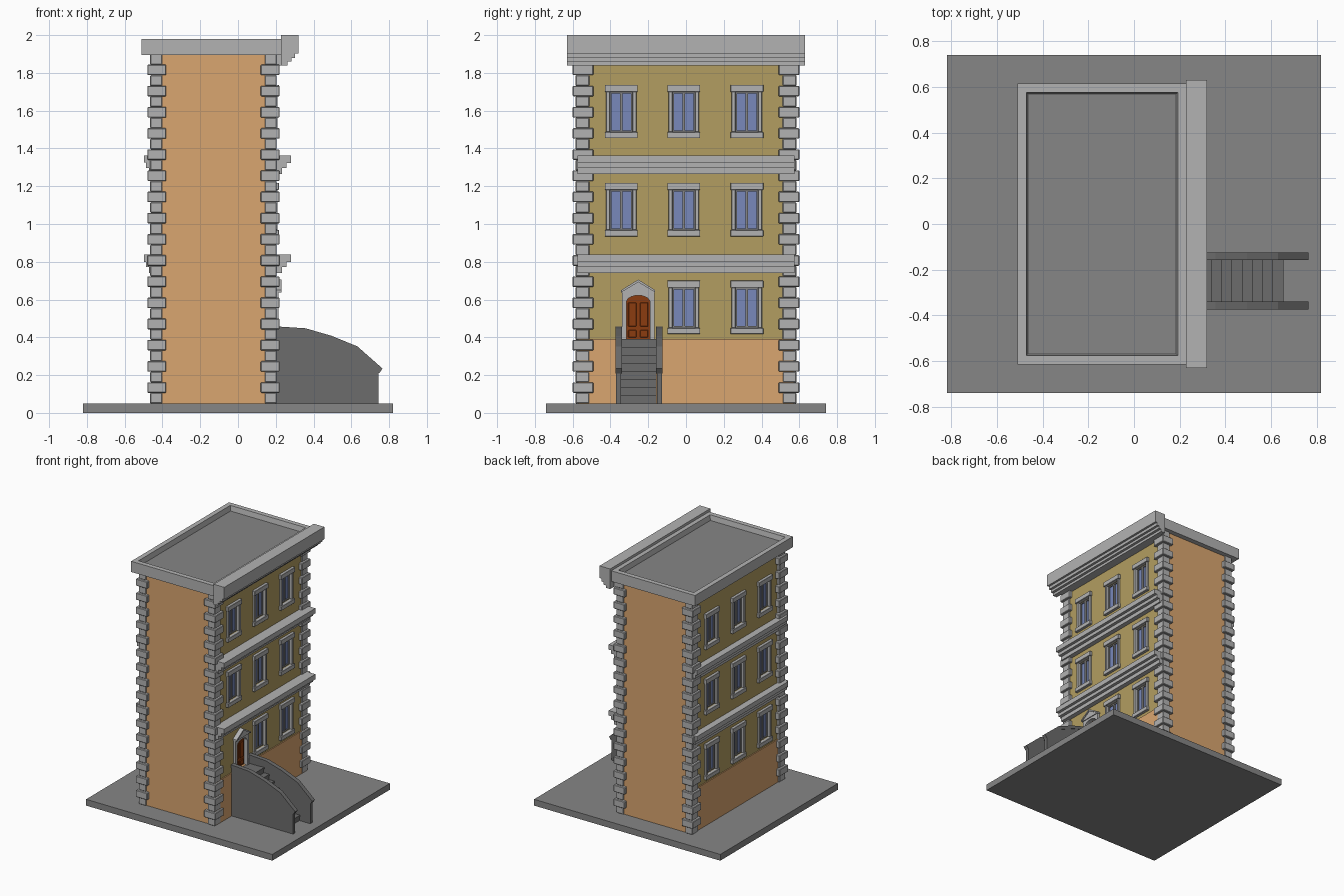
import bpy, bmesh, math

if "Cube" in bpy.data.objects:
    bpy.data.objects.remove(bpy.data.objects["Cube"])

def material(name, rgb):
    m = bpy.data.materials.new(name)
    m.diffuse_color = (*rgb, 1)
    m.use_nodes = True
    m.node_tree.nodes["Principled BSDF"].inputs["Base Color"].default_value = m.diffuse_color
    return m

TRIM = material("light_stone", (0.45, 0.45, 0.45))
SLAB = material("mid_stone", (0.24, 0.24, 0.24))
DARK = material("dark_stone", (0.15, 0.15, 0.15))
ORANGE = material("orange_plaster", (0.70, 0.38, 0.16))
YELLOW = material("yellow_plaster", (0.45, 0.34, 0.12))
BLUE = material("glass", (0.19, 0.25, 0.50))
WOOD = material("door_wood", (0.26, 0.045, 0.005))

def finish(name, bm, mat, bevel=0):
    bmesh.ops.recalc_face_normals(bm, faces=bm.faces)
    me = bpy.data.meshes.new(name)
    bm.to_mesh(me)
    bm.free()
    ob = bpy.data.objects.new(name, me)
    bpy.context.collection.objects.link(ob)
    if mat:
        me.materials.append(mat)
    if bevel:
        mod = ob.modifiers.new("bevel", 'BEVEL')
        mod.width, mod.segments = bevel, 1
    return ob

def boxes(name, items, mat, bevel=0):
    """Each item is (x0, x1, y0, y1, z0, z1)."""
    bm = bmesh.new()
    for b in items:
        vs = bmesh.ops.create_cube(bm, size=1)["verts"]
        for v in vs:
            for a in range(3):
                v.co[a] = (b[2*a] + b[2*a+1]) / 2 + v.co[a] * abs(b[2*a+1] - b[2*a])
    return finish(name, bm, mat, bevel)

def prism(name, pts, axis, lo, hi, mat):
    """Extrude a profile along x (pts are y,z) or along y (pts are x,z)."""
    bm = bmesh.new()
    put = (lambda p, t: (t, p[0], p[1])) if axis == 'x' else (lambda p, t: (p[0], t, p[1]))
    f = bm.faces.new([bm.verts.new(put(p, lo)) for p in pts])
    ext = bmesh.ops.extrude_face_region(bm, geom=[f])["geom"]
    for v in ext:
        if isinstance(v, bmesh.types.BMVert):
            v.co["xyz".index(axis)] = hi
    return finish(name, bm, mat)

# Ground slab and building core
boxes("ground_slab", [(-.82, .82, -.74, .74, 0, .05)], SLAB)
boxes("wall_core", [(-.42, .17, -.575, .575, .05, 1.9)], ORANGE)
boxes("plinth_front", [(.15, .203, -.57, .57, .05, .39)], ORANGE)
boxes("plinth_back", [(-.453, -.40, -.57, .57, .05, .39)], ORANGE)

# Corner quoins, alternating long and short blocks
quoins = []
N, H = 33, (1.9 - .05) / 33
for sx in (-1, 1):
    for sy in (-1, 1):
        for i in range(N):
            o, w = (0, .1) if i % 2 else (.015, .078)
            xo = -.13 + sx * .35
            x0, x1 = xo - sx * o, xo - sx * w
            y0, y1 = sy * (.6 - o), sy * (.6 - w - .01)
            quoins.append((x0, x1, y0, y1, .05 + i * H, .05 + (i + 1) * H))
boxes("corner_quoins", quoins, TRIM, .004)

# Facades with windows, on the front (+x) and back (-x)
COLS = (-.343, -.012, .322)
TOPS = (.70, 1.218, 1.737)
DY = -.253                                   # door centre

def facade(label, wall, s, has_door):
    X = lambda d: wall + s * d
    cut, trim, sash, glass = [], [], [], []
    for r, t in enumerate(TOPS):
        for c, y in enumerate(COLS):
            if has_door and r == 0 and c == 0:
                continue
            b, u = t - .25, t - .037         # opening bottom and top
            cut.append((X(-.05), X(.05), y - .063, y + .063, b, u))
            glass.append((X(-.03), X(-.016), y - .064, y + .064, b - .001, u + .001))
            trim += [(X(-.005), X(.022), y - .087, y + .087, u, t),
                     (X(-.005), X(.022), y - .087, y + .087, t - .283, b)]
            for k in (-1, 1):
                trim.append((X(-.02), X(.015), y + k * .08, y + k * .06, b, u))
                sash.append((X(-.02), X(-.008), y + k * .061, y + k * .052, b, u))
            sash += [(X(-.02), X(-.006), y - .007, y + .007, b, u),
                     (X(-.02), X(-.008), y - .06, y + .06, b, b + .009),
                     (X(-.02), X(-.008), y - .06, y + .06, u - .009, u)]
    if has_door:
        cut.append((X(-.05), X(.05), DY - .07, DY + .07, .35, .63))
    wall_ob = boxes(label + "_facade", [(X(-.025), X(0), -.565, .565, .385, 1.9)], YELLOW)
    cutter = boxes(label + "_opening_cutter", cut, None)
    cutter.hide_render = True
    cutter.display_type = 'WIRE'
    mod = wall_ob.modifiers.new("openings", 'BOOLEAN')
    mod.operation, mod.solver, mod.object = 'DIFFERENCE', 'EXACT', cutter
    boxes(label + "_window_surrounds", trim, TRIM, .002)
    boxes(label + "_window_sashes", sash, SLAB)
    boxes(label + "_window_glass", glass, BLUE)

facade("front", .195, 1, True)
facade("back", -.445, -1, False)

# Stepped string courses between floors
for n, z in (("lower", .838), ("upper", 1.363)):
    prism(n + "_front_string_course",
          [(.18, z), (.28, z), (.28, z - .04), (.257, z - .04), (.257, z - .066),
           (.232, z - .066), (.232, z - .097), (.18, z - .097)], 'y', -.574, .574, TRIM)
    prism(n + "_back_string_course",
          [(-.43, z), (-.498, z), (-.498, z - .038), (-.486, z - .038),
           (-.486, z - .066), (-.47, z - .066), (-.47, z - .097), (-.43, z - .097)],
          'y', -.574, .574, TRIM)

# Roof, parapet and front cornice
boxes("roof_deck", [(-.48, .22, -.59, .59, 1.897, 1.94)], SLAB)
bm = bmesh.new()
def ring(i, z):
    return [bm.verts.new(p) for p in ((-.51 + i, -.615 + i, z), (.23 - i, -.615 + i, z),
                                      (.23 - i, .615 - i, z), (-.51 + i, .615 - i, z))]
rings = [ring(0, 1.895), ring(0, 1.98), ring(.038, 1.98), ring(.046, 1.94), ring(.046, 1.895)]
for j in range(5):
    a, b = rings[j], rings[(j + 1) % 5]
    for k in range(4):
        bm.faces.new((a[k], a[(k + 1) % 4], b[(k + 1) % 4], b[k]))
finish("parapet", bm, TRIM)
prism("front_cornice",
      [(.227, 2), (.32, 2), (.32, 1.903), (.303, 1.903), (.303, 1.88), (.284, 1.88),
       (.284, 1.86), (.263, 1.86), (.263, 1.84), (.227, 1.84)], 'y', -.63, .63, TRIM)
boxes("cornice_backing", [(.18, .228, -.58, .58, 1.84, 1.9)], TRIM)

# Door: arched leaf with panels, surround and pediment
def arch(w, z, rise, n=10):
    return [(DY + w * math.cos(math.pi * i / n), z + rise * math.sin(math.pi * i / n))
            for i in range(n + 1)]
opening = arch(.063, .585, .037)
prism("door_leaf", [(DY - .063, .385), (DY + .063, .385)] + opening, 'x', .165, .185, WOOD)
panels = []
for k in (-1, 1):
    panels += [(.18, .191, DY + k * .01, DY + k * .053, .40, .438),
               (.18, .191, DY + k * .01, DY + k * .053, .458, .585)]
boxes("door_panels", panels, WOOD, .003)
prism("door_surround",
      [(DY + .063, .385)] + opening +
      [(DY - .063, .385), (DY - .085, .385), (DY - .085, .645), (DY, .695),
       (DY + .085, .645), (DY + .085, .385)], 'x', .17, .215, TRIM)
prism("door_pediment",
      [(DY - .09, .638), (DY + .09, .638), (DY + .09, .65), (DY, .706), (DY - .09, .65)],
      'x', .19, .222, TRIM)
prism("pediment_moulding",
      [(DY - .09, .638), (DY - .09, .65), (DY, .706), (DY + .09, .65), (DY + .09, .638),
       (DY, .692)], 'x', .2, .23, TRIM)

# Entrance stairs
prof = [(.18, .05), (.18, .388)]
for i in range(8):
    x, z = .335 + i * .045, .388 - i * .0422
    prof += [(x, z), (x, z - .0422)]
prism("entrance_steps", prof, 'y', -.343, -.155, DARK)
boxes("step_nosings", [(.3 + i * .045, .34 + i * .045, -.343, -.155,
                        .378 - i * .0422, .39 - i * .0422) for i in range(8)], DARK)

# Curved stair side walls with capping
top = [(.2, .458), (.23, .456), (.357, .448), (.495, .408), (.632, .352), (.765, .235)]
low = [(.2, .433), (.23, .431), (.355, .423), (.488, .384), (.62, .329), (.747, .209)]
for n, y in (("left", -.357), ("right", -.141)):
    prism(n + "_stair_wall", [(.2, .05), (.745, .05), (.745, .213)] + low[-2::-1],
          'y', y - .013, y + .013, DARK)
    prism(n + "_stair_cap", top + low[::-1], 'y', y - .017, y + .017, DARK)
